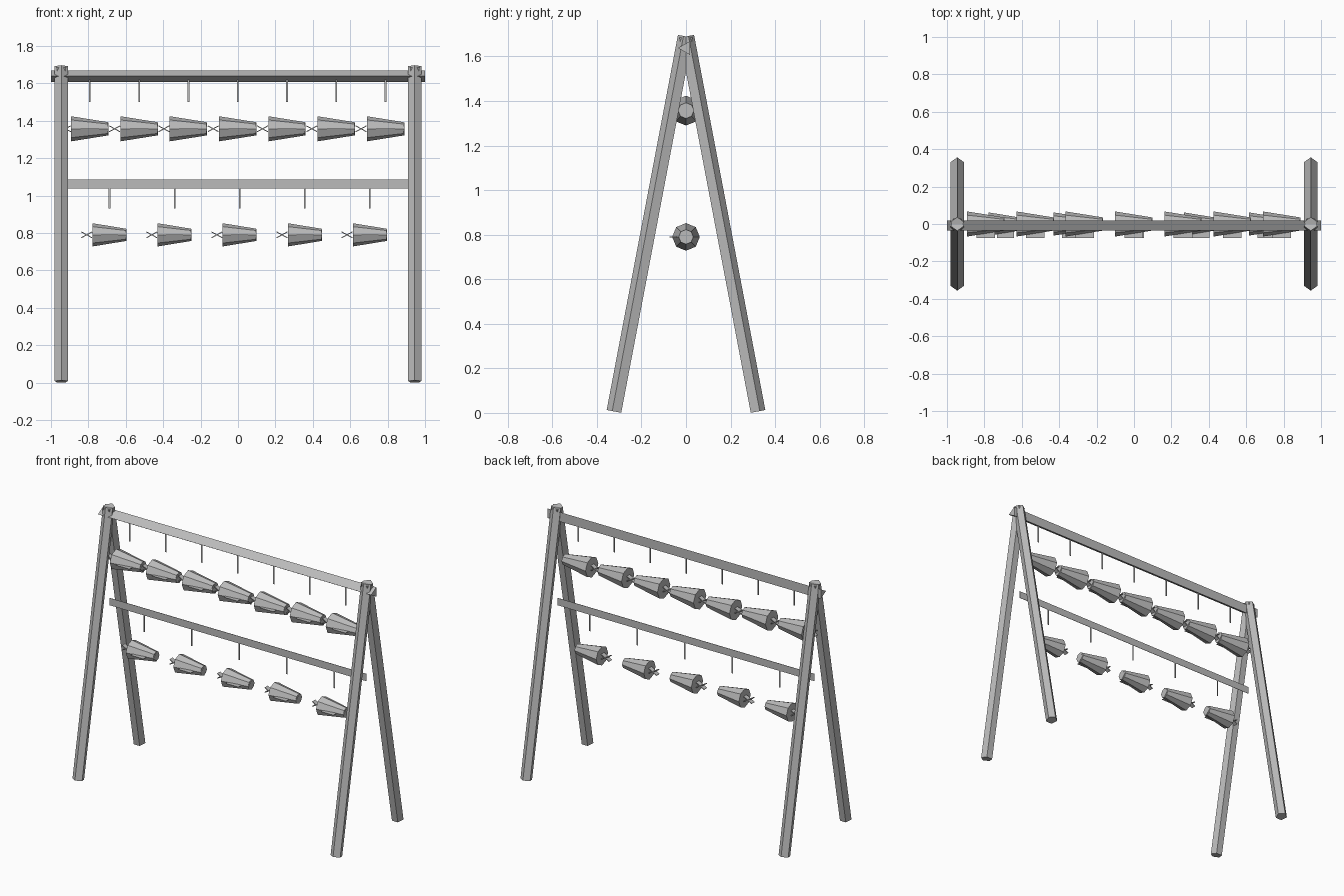
import bpy, bmesh, math
from mathutils import Vector

if "Cube" in bpy.data.objects:
    bpy.data.objects.remove(bpy.data.objects["Cube"])

grey = bpy.data.materials.new("weathered grey")
grey.diffuse_color = (0.5, 0.5, 0.5, 1)
grey.use_nodes = True
grey.node_tree.nodes["Principled BSDF"].inputs["Base Color"].default_value = grey.diffuse_color


def finish(name, bm):
    bmesh.ops.recalc_face_normals(bm, faces=bm.faces)
    me = bpy.data.meshes.new(name)
    bm.to_mesh(me)
    bm.free()
    me.materials.append(grey)
    ob = bpy.data.objects.new(name, me)
    bpy.context.collection.objects.link(ob)
    return ob


def prism(name, p0, p1, r0, r1, n, first):
    """Tapered n-sided bar from p0 to p1; its first ridge points along 'first'."""
    p0, p1 = Vector(p0), Vector(p1)
    axis = (p1 - p0).normalized()
    u = Vector(first)
    u = (u - axis * u.dot(axis)).normalized()
    v = axis.cross(u)
    bm = bmesh.new()
    rings = []
    for p, r in ((p0, r0), (p1, r1)):
        rings.append([bm.verts.new(p + r * (math.cos(a) * u + math.sin(a) * v))
                      for a in (2 * math.pi * i / n for i in range(n))])
    for i in range(n):
        j = (i + 1) % n
        bm.faces.new((rings[0][i], rings[0][j], rings[1][j], rings[1][i]))
    bm.faces.new(rings[0])
    bm.faces.new(rings[1])
    return finish(name, bm)


def box(name, centre, size, tilt=0):
    """Box turned about the y axis by 'tilt'."""
    bm = bmesh.new()
    bmesh.ops.create_cube(bm, size=1)
    for w in bm.verts:
        w.co = Vector([c * s for c, s in zip(w.co, size)])
    ob = finish(name, bm)
    ob.location = centre
    ob.rotation_euler = (0, tilt, 0)
    return ob


# A-frame legs, ridge facing outward
for x in (-0.945, 0.945):
    for s, side in ((-1, "front"), (1, "back")):
        prism(side + "_leg", (x, s * 0.32, 0.006), (x, 0, 1.69),
              0.0368, 0.0368, 5, (0, s, 0))

# Triangular top beam and flat lower rail
prism("top_beam", (-1, 0, 1.638), (1, 0, 1.638), 0.036, 0.036, 3, (0, -1, 0))
box("lower_rail", (0, 0, 1.063), (1.88, 0.002, 0.048))


def fish(x, z, half, r):
    # body, widest at the tail end
    prism("fish_body", (x - half, 0, z), (x + half * 0.97, 0, z), r, r * 0.53, 8, (0, 0, 1))
    # blunt head
    prism("fish_head", (x + half * 0.5, 0, z), (x + half, 0, z), r * 0.55, r * 0.52, 4, (0, 0, 1))
    # side fin
    box("fish_fin", (x, -0.052, z), (half, 0.046, 0.003))
    # crossed tail strips
    for t in (-0.5, 0.5):
        box("fish_tail", (x - half - 0.031, 0, z), (0.066, 0.03, 0.005), t)


# Hanging rows: count, first x, spacing, hook bottom, hook top, fish height, size
for n, x0, step, h0, h1, z, half, r in (
        (7, -0.792, 0.2635, 1.50, 1.63, 1.357, 0.10, 0.067),
        (5, -0.687, 0.348, 0.93, 1.06, 0.79, 0.091, 0.062)):
    for i in range(n):
        x = x0 + i * step
        box("hook", (x, 0, (h0 + h1) / 2), (0.009, 0.002, h1 - h0))
        fish(x, z, half, r)
